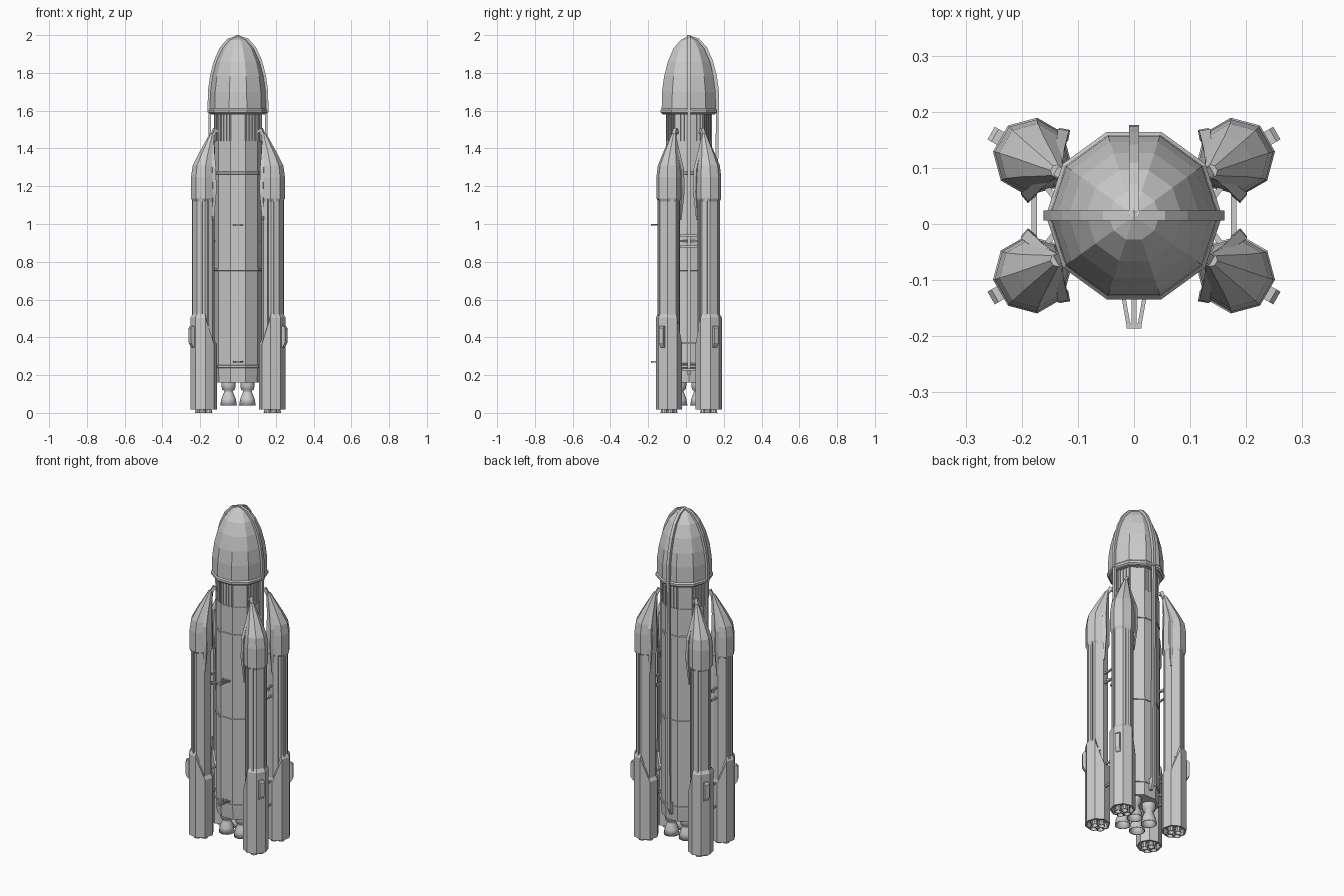
import bpy, bmesh, math
from mathutils import Vector, Matrix

if "Cube" in bpy.data.objects:
    bpy.data.objects.remove(bpy.data.objects["Cube"])

CY = 0.015                                   # core axis in y
CORE = Matrix.Translation((0, CY, 0))


def finish(name, bm, M):
    bmesh.ops.recalc_face_normals(bm, faces=bm.faces)
    me = bpy.data.meshes.new(name)
    bm.to_mesh(me)
    bm.free()
    ob = bpy.data.objects.new(name, me)
    ob.matrix_world = M
    bpy.context.collection.objects.link(ob)
    return ob


def loft(name, rings, n, M=CORE, phase=0.0, smooth=False):
    """Stack of n-sided rings (z, radius, cx, cy) joined and capped."""
    bm = bmesh.new()
    loops = []
    for z, r, *c in rings:
        cx, cy = c if c else (0, 0)
        loops.append([bm.verts.new((cx + r * math.cos(phase + 2 * math.pi * i / n),
                                    cy + r * math.sin(phase + 2 * math.pi * i / n), z)) for i in range(n)])
    for a, b in zip(loops, loops[1:]):
        for i in range(n):
            j = (i + 1) % n
            bm.faces.new((a[i], a[j], b[j], b[i])).smooth = smooth
    bm.faces.new(loops[0])
    bm.faces.new(loops[-1])
    return finish(name, bm, M)


def plate(name, pts, width, M):
    """Profile in the local xz plane, given thickness along y."""
    bm = bmesh.new()
    f = bm.faces.new([bm.verts.new((x, -width / 2, z)) for x, z in pts])
    ext = bmesh.ops.extrude_face_region(bm, geom=[f])
    bmesh.ops.translate(bm, vec=(0, width, 0),
                        verts=[g for g in ext['geom'] if isinstance(g, bmesh.types.BMVert)])
    return finish(name, bm, M)


def bar(name, p, q, r, M=CORE, n=4):
    p, q = Vector(p), Vector(q)
    d = q - p
    R = M @ Matrix.Translation(p) @ d.to_track_quat('Z', 'Y').to_matrix().to_4x4()
    return loft(name, [(0, r), (d.length, r)], n, R, math.pi / 4)


def turn(a):
    return CORE @ Matrix.Rotation(math.radians(a), 4, 'Z')


# core stage, bands and interstage
loft("core_stage", [(0.16, 0.124), (0.235, 0.128), (1.44, 0.128), (1.44, 0.123), (1.58, 0.123)], 10)
for z in (0.245, 0.76, 1.27):
    loft("core_band", [(z - 0.008, 0.128), (z - 0.006, 0.132), (z + 0.006, 0.132), (z + 0.008, 0.128)], 10)
for k in range(10):
    for s in (-0.028, -0.0095, 0.0095, 0.028):
        M = turn(18 + 36 * k) @ Matrix.Translation((0, s, 0))
        plate("interstage_rib", [(0.112, 1.44), (0.122, 1.44), (0.122, 1.58), (0.112, 1.58)], 0.007, M)

# payload fairing with base ring
prof = [(1.61, 0.151), (1.70, 0.149), (1.78, 0.138), (1.86, 0.117), (1.93, 0.085), (1.975, 0.045), (1.994, 0.004)]
loft("fairing", [(1.58, 0.146)] + prof, 10)
loft("fairing_ring", [(1.583, 0.148), (1.59, 0.157), (1.603, 0.157), (1.612, 0.150)], 10)

# fairing seam ridges and the conduits running down the core
for a in (0, 90, 180):
    outer = [(r + 0.010, z + 0.006) for z, r in prof]
    outer[-1] = (0.0, 2.0)
    plate("seam_ridge", [(0, 1.59), (0.161, 1.59)] + outer, 0.018, turn(a))
    plate("core_conduit", [(0.118, 0.2), (0.134, 0.2), (0.15, 0.24), (0.157, 1.59), (0.143, 1.59),
                           (0.137, 0.27), (0.118, 0.27)], 0.016, turn(a))

# core engines
for sx in (-1, 1):
    for sy in (-1, 1):
        M = CORE @ Matrix.Translation((0.05 * sx, 0.05 * sy, 0))
        loft("core_engine", [(0.12, 0.015), (0.075, 0.034), (0.04, 0.040), (0.04, 0.044), (0.075, 0.038),
                             (0.105, 0.026), (0.115, 0.022), (0.125, 0.034), (0.145, 0.038), (0.17, 0.038)],
             14, M, smooth=True)

# front brackets
for z in (0.27, 0.995):
    for s in (-1, 1):
        bar("bracket_leg", (0.024 * s, -0.115, z), (0.009 * s, -0.2, z), 0.005)
    bar("bracket_center", (0, -0.115, z), (0, -0.2, z), 0.006)
    bar("bracket_tip", (-0.013, -0.196, z), (0.013, -0.196, z), 0.007)

# four strap-on boosters, local +x points away from the core
OCT = math.pi / 8
for ang in (30, 150, 210, 330):
    B = turn(ang) @ Matrix.Translation((0.21, 0, 0))
    loft("booster_body", [(0.3, 0.059), (1.14, 0.059)], 8, B, OCT)
    loft("booster_nose", [(1.12, 0.059), (1.135, 0.067), (1.25, 0.067), (1.31, 0.061, -0.003, 0),
                          (1.37, 0.044, -0.018, 0), (1.44, 0.024, -0.04, 0), (1.48, 0.012, -0.052, 0)], 8, B, OCT)
    skirt = loft("booster_skirt", [(0.05, 0.058), (0.018, 0.06), (0.018, 0.07), (0.505, 0.07), (0.525, 0.058)],
                 8, B, OCT)
    for v in skirt.data.vertices:            # inner panels stop lower
        if v.co.z > 0.4 and v.co.x < -0.01:
            v.co.z -= 0.14
    # engine cluster
    for k in range(4):
        t = math.pi / 4 + k * math.pi / 2
        E = B @ Matrix.Translation((0.027 * math.cos(t), 0.027 * math.sin(t), 0))
        loft("booster_engine", [(0.03, 0.008), (0.0, 0.017), (0.0, 0.02), (0.03, 0.013), (0.055, 0.012)], 10, E)
    # outer fairing fin
    plate("booster_fin", [(0.055, 0.34), (0.072, 0.35), (0.084, 0.37), (0.084, 0.45), (0.076, 0.46),
                          (0.055, 0.46)], 0.026, B)
    # nose strakes
    for s in (-1, 1):
        t = math.radians(115) * s
        c, d = math.cos(t), math.sin(t)
        loft("nose_strake", [(1.02, 0.006, 0.06 * c, 0.06 * d), (1.17, 0.013, 0.07 * c, 0.07 * d),
                             (1.29, 0.014, 0.066 * c, 0.066 * d), (1.38, 0.011, -0.038, 0.032 * s),
                             (1.46, 0.005, -0.052, 0.01 * s)], 4, B, t)
    # conduits on the body
    for a in (-90, -45, 45, 90):
        C = B @ Matrix.Rotation(math.radians(a), 4, 'Z')
        plate("booster_conduit", [(0.05, 0.45), (0.061, 0.45), (0.061, 1.14), (0.05, 1.14)], 0.014, C)
    # upper attachment
    bar("upper_attachment", (-0.05, 0, 1.46), (-0.072, 0, 1.505), 0.013, B)
    bar("upper_attachment_pin", (-0.066, 0, 1.5), (-0.1, 0, 1.48), 0.009, B)

# struts tying each booster pair together and to the core
for s in (-1, 1):
    for z in (0.23, 0.37, 0.88, 0.94):
        bar("pair_strut", (0.178 * s, -0.07, z), (0.178 * s, 0.07, z), 0.007)
    for z in (0.26, 0.91):
        for t in (-1, 1):
            bar("core_strut", (0.125 * s, 0.01 * t, z), (0.17 * s, 0.07 * t, z), 0.007)
